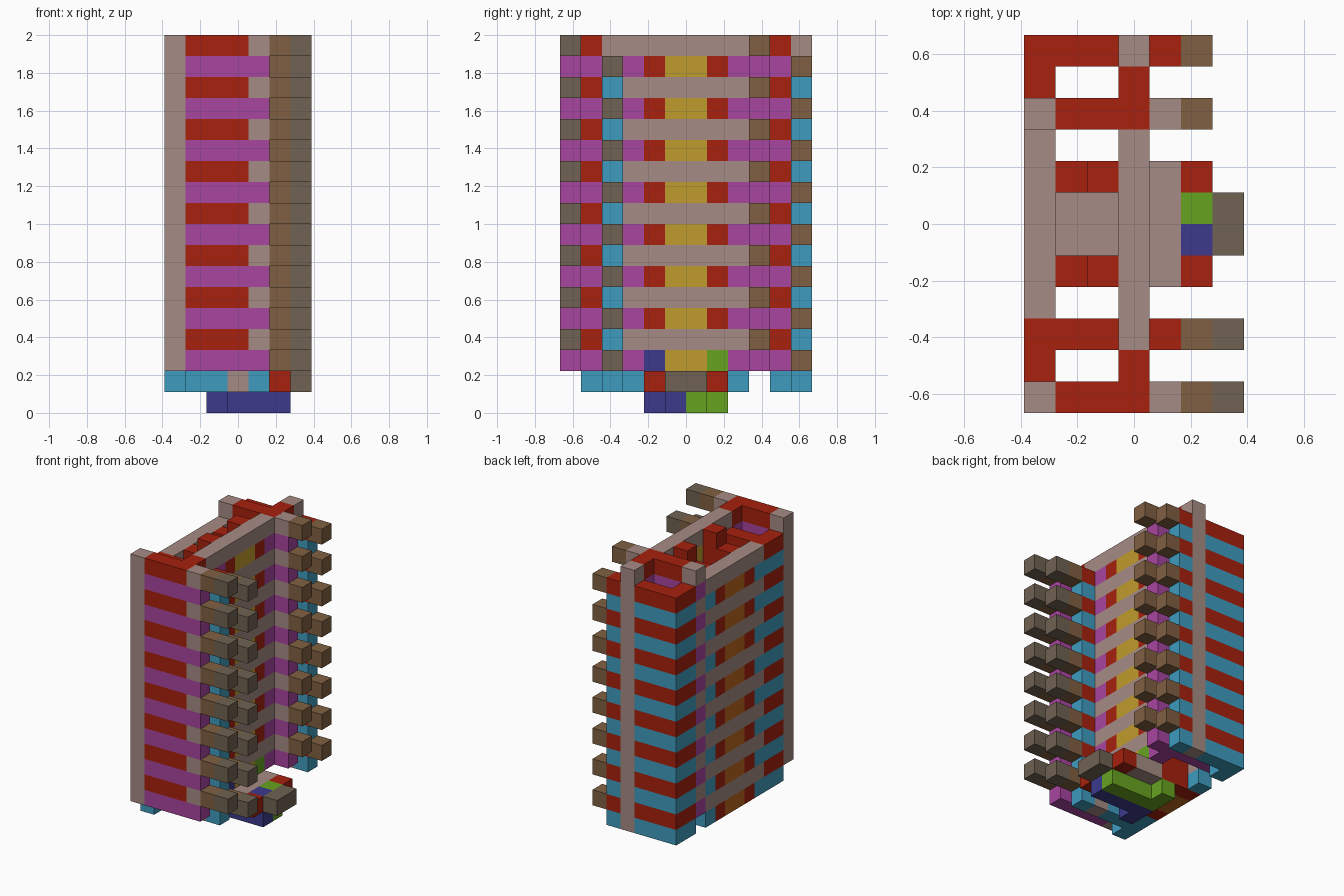
import bpy

if "Cube" in bpy.data.objects:
    bpy.data.objects.remove(bpy.data.objects["Cube"], do_unlink=True)

U = 2 / 18  # edge of one block


def material(name, rgb):
    lin = [((c / 255 + 0.055) / 1.055) ** 2.4 for c in rgb] + [1]
    m = bpy.data.materials.new(name)
    m.use_nodes = True
    m.diffuse_color = lin
    m.node_tree.nodes["Principled BSDF"].inputs["Base Color"].default_value = lin
    return m


MAUVE = material("mauve", (166, 139, 133))
RED = material("red", (168, 33, 14))
PURPLE = material("purple", (168, 69, 160))
BROWN = material("brown", (128, 96, 66))
DARK = material("dark_brown", (112, 98, 82))
CYAN = material("cyan", (62, 156, 191))
YELLOW = material("yellow", (192, 156, 45))
GREEN = material("green", (103, 163, 33))
BLUE = material("blue", (60, 58, 140))
ORANGE = material("orange", (190, 103, 30))


def block(name, mat, xs, ys, zs, count=1):
    """Box over inclusive block ranges, repeated upward on every second layer."""
    lo = (xs[0] - 3.5, ys[0] - 6, zs[0])
    hi = (xs[1] - 2.5, ys[1] - 5, zs[1] + 1)
    bpy.ops.mesh.primitive_cube_add(size=1)
    ob = bpy.context.object
    ob.name = name
    mid = [(a + b) / 2 * U for a, b in zip(lo, hi)]
    dim = [(b - a) * U for a, b in zip(lo, hi)]
    for v in ob.data.vertices:
        v.co = [c * d for c, d in zip(v.co, dim)]
    ob.location = mid
    ob.data.materials.append(mat)
    if count > 1:
        arr = ob.modifiers.new("storeys", "ARRAY")
        arr.count = count
        arr.use_relative_offset = False
        arr.use_constant_offset = True
        arr.constant_offset_displace = (0, 0, 2 * U)
    return ob


def logs(name, mat, x0, x1, y0, y1, first, count=8):
    block(name, mat, (x0, x1), (y0, y1), (first, first), count)


# First layers of the three interleaved courses
LOW, EVEN, ODD = 1, 2, 3

# Two hollow end towers of stacked logs
for side, y in (("front", 0), ("rear", 9)):
    # outer wall of the tower
    logs(side + "_wall_red_log", RED, 1, 3, y, y, ODD)
    logs(side + "_wall_purple_log", PURPLE, 1, 4, y, y, EVEN)
    logs(side + "_wall_log_end", MAUVE, 4, 4, y, y, ODD)
    logs(side + "_wall_beam", BROWN, 5, 5, y, y, ODD)
    # short side walls
    logs(side + "_side_red_log", RED, 3, 3, y + 1, y + 1, ODD)
    logs(side + "_side_purple_log", PURPLE, 3, 3, y + 1, y + 1, EVEN)
    logs(side + "_outer_red_log", RED, 0, 0, y + 1, y + 1, EVEN)
    logs(side + "_outer_cyan_log", CYAN, 0, 0, y + 1, y + 1, LOW)
    # second wall with its corner post
    block(side + "_corner_post", MAUVE, (3, 3), (y + 2, y + 2), (1, 17))
    for part, x0, x1 in (("long", 0, 2), ("short", 4, 4)):
        logs(f"{side}_{part}_red_log", RED, x0, x1, y + 2, y + 2, EVEN)
        logs(f"{side}_{part}_cyan_log", CYAN, x0, x1, y + 2, y + 2, LOW)
    logs(side + "_second_beam", BROWN, 5, 5, y + 2, y + 2, EVEN)

# Longer beam tips on the front tower, and the outer corner posts
logs("front_beam_tip", DARK, 6, 6, 0, 0, ODD)
logs("second_beam_tip", DARK, 6, 6, 2, 2, EVEN)
block("front_outer_post", MAUVE, (0, 0), (0, 0), (2, 17))
logs("rear_outer_post_light", MAUVE, 0, 0, 9, 9, ODD)
logs("rear_outer_post_purple", PURPLE, 0, 0, 9, 9, EVEN)

# Long walls of the middle section
logs("entrance_wall_band", MAUVE, 3, 3, 3, 8, ODD)
logs("entrance_window", YELLOW, 3, 3, 5, 6, EVEN)
logs("outer_wall_band", MAUVE, 0, 0, 3, 8, EVEN)
logs("outer_window", ORANGE, 0, 0, 5, 6, LOW)
for side, end, jamb, base in (("front", 3, 4, BLUE), ("rear", 8, 7, GREEN)):
    logs(side + "_entrance_wall_log", PURPLE, 3, 3, end, end, EVEN)
    logs(side + "_entrance_jamb", RED, 3, 3, jamb, jamb, EVEN + 2, 7)
    logs(side + "_door_jamb", base, 3, 3, jamb, jamb, EVEN, 1)
    logs(side + "_outer_wall_log", CYAN, 0, 0, end, end, LOW)
    logs(side + "_outer_jamb", RED, 0, 0, jamb, jamb, LOW)
    # cross walls of the core
    block(side + "_cross_wall_outer", RED, (1, 1), (jamb, jamb), (1, 16))
    block(side + "_cross_wall_inner", RED, (2, 2), (jamb, jamb), (1, 17))
    # porch and footing
    step = 5 if side == "front" else 6
    logs(side + "_porch_corner", RED, 5, 5, jamb, jamb, LOW, 1)
    logs(side + "_porch_step", base, 5, 5, step, step, LOW, 1)
    logs(side + "_footing", base, 2, 5, step, step, 0, 1)
    logs(side + "_footing_side", base, 2, 2, jamb, jamb, 0, 1)

# Floor, porch slab and doorstep
logs("core_floor", MAUVE, 1, 2, 5, 6, LOW, 1)
logs("porch_slab", MAUVE, 3, 4, 4, 7, LOW, 1)
logs("doorstep", DARK, 6, 6, 5, 6, LOW, 1)
